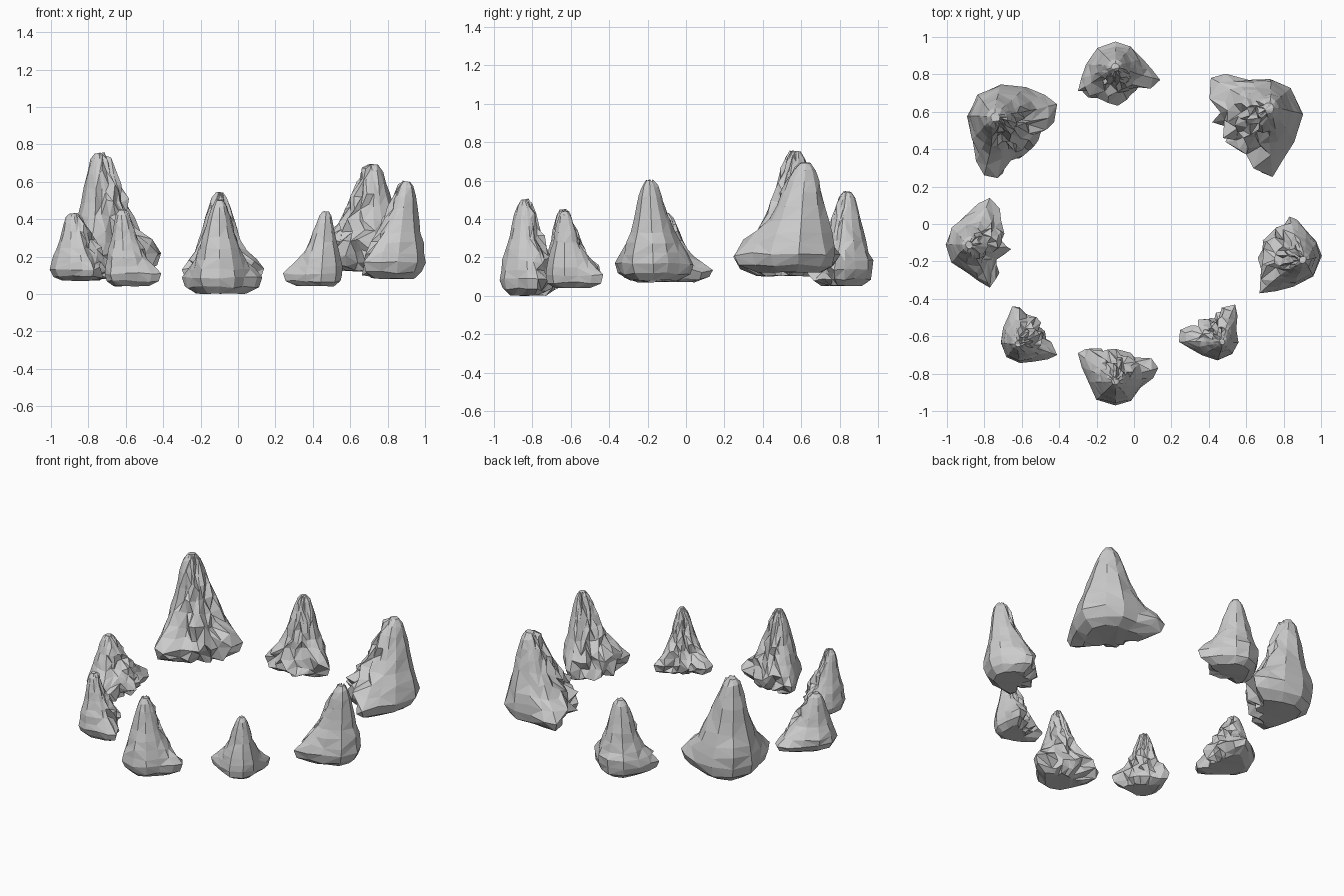
import bpy, bmesh, random
from math import atan2, sin, cos, pi, exp, hypot

if "Cube" in bpy.data.objects:
    bpy.data.objects.remove(bpy.data.objects["Cube"])

# height fraction, body radius factor, foot strength
LEVELS = [(0.0, .62, .62), (.07, .9, .97), (.17, 1.0, 1.0), (.27, .95, .62),
          (.37, .84, .27), (.48, .72, .1), (.60, .60, 0), (.72, .49, 0),
          (.84, .38, 0), (.94, .27, 0), (1.0, .13, 0)]


def wrap(a):
    return (a + pi) % (2 * pi) - pi


def rock_spire(name, centre, tip, radius, z0, z1, left, right, out, seed):
    """Leaning spire: smooth outer face, jagged inner face, two splayed feet."""
    rng = random.Random(seed)
    cx, cy = centre
    phi = atan2(out[1], out[0])
    feet = []
    for fx, fy in (left, right):
        feet.append((wrap(atan2(fy - cy, fx - cx) - phi), hypot(fx - cx, fy - cy)))
    feet.sort()
    (a, da), (b, db) = feet                       # a < 0 < b
    # broad columns outside, narrow ones around the feet and inside
    angles = [a * f for f in (1, .87, .66, .33)] + [0]
    angles += [b * f for f in (.33, .66, .87, 1)]
    gap = 2 * pi + a - b
    angles += [b + gap * f for f in (.11, .22, .34, .45, .56, .67, .78, .89)]

    bm = bmesh.new()
    rings = []
    height = z1 - z0
    for i, (t, body, foot) in enumerate(LEVELS):
        lean = max(0, (t - .15) / .85)
        ox, oy = cx + (tip[0] - cx) * lean, cy + (tip[1] - cy) * lean
        ring = []
        for k, ang in enumerate(angles):
            r = radius * body
            inner = k > 8
            if inner:
                r *= 1.0 if t < .3 else .92
            for fa, fd in feet:
                w = exp(-(wrap(ang - fa) / .30) ** 2)
                r += max(0, fd - radius) * foot * w
            # chunky breakage inside, gentle facets outside
            j = .24 if inner else .045
            if not (k in (0, 8) and t < .2):
                r *= 1 + rng.uniform(-j, j)
            dz = rng.uniform(-1, 1) * (.035 if inner else .015)
            if i in (0, len(LEVELS) - 1):
                dz *= .4
            if i == 0:
                dz = abs(dz)
            da_ = rng.uniform(-.1, .1) if inner else 0
            th = phi + ang + da_
            ring.append(bm.verts.new((ox + r * cos(th), oy + r * sin(th),
                                      z0 + (t + dz) * height)))
        rings.append(ring)

    n = len(angles)
    for lo, hi in zip(rings, rings[1:]):
        for k in range(n):
            q = [lo[k], lo[(k + 1) % n], hi[(k + 1) % n], hi[k]]
            if rng.random() < .5:
                bm.faces.new((q[0], q[1], q[2]))
                bm.faces.new((q[0], q[2], q[3]))
            else:
                bm.faces.new((q[0], q[1], q[3]))
                bm.faces.new((q[1], q[2], q[3]))
    # underside and blunt tip
    bottom = bm.faces.new(list(reversed(rings[0])))
    top = bm.faces.new(rings[-1])
    bmesh.ops.triangulate(bm, faces=[bottom, top])
    bmesh.ops.recalc_face_normals(bm, faces=bm.faces)
    mesh = bpy.data.meshes.new(name)
    bm.to_mesh(mesh)
    bm.free()
    obj = bpy.data.objects.new(name, mesh)
    bpy.context.collection.objects.link(obj)
    return obj


# ring of eight spires: centre, tip, radius, base z, top z, feet, outward direction
rock_spire("rock_front", (-.10, -.82), (-.10, -.84), .15, 0, .50,
           (-.30, -.69), (.13, -.77), (0, -1), 1)
rock_spire("rock_back", (-.10, .82), (-.10, .84), .155, .05, .54,
           (-.30, .71), (.14, .77), (0, 1), 2)
rock_spire("rock_back_left", (-.69, .55), (-.74, .57), .205, .10, .75,
           (-.41, .64), (-.80, .26), (-1, 1), 3)
rock_spire("rock_back_right", (.68, .57), (.72, .62), .215, .12, .69,
           (.41, .78), (.74, .25), (1, 1), 4)
rock_spire("rock_left", (-.84, -.11), (-.88, -.11), .16, .07, .43,
           (-.77, .14), (-.77, -.34), (-1, 0), 5)
rock_spire("rock_right", (.84, -.17), (.90, -.19), .16, .08, .60,
           (.83, .04), (.67, -.37), (1, 0), 6)
rock_spire("rock_front_left", (-.59, -.62), (-.62, -.64), .125, .04, .45,
           (-.41, -.70), (-.65, -.44), (-1, -1), 7)
rock_spire("rock_front_right", (.44, -.61), (.47, -.63), .12, .04, .44,
           (.24, -.63), (.54, -.43), (1, -1), 8)
